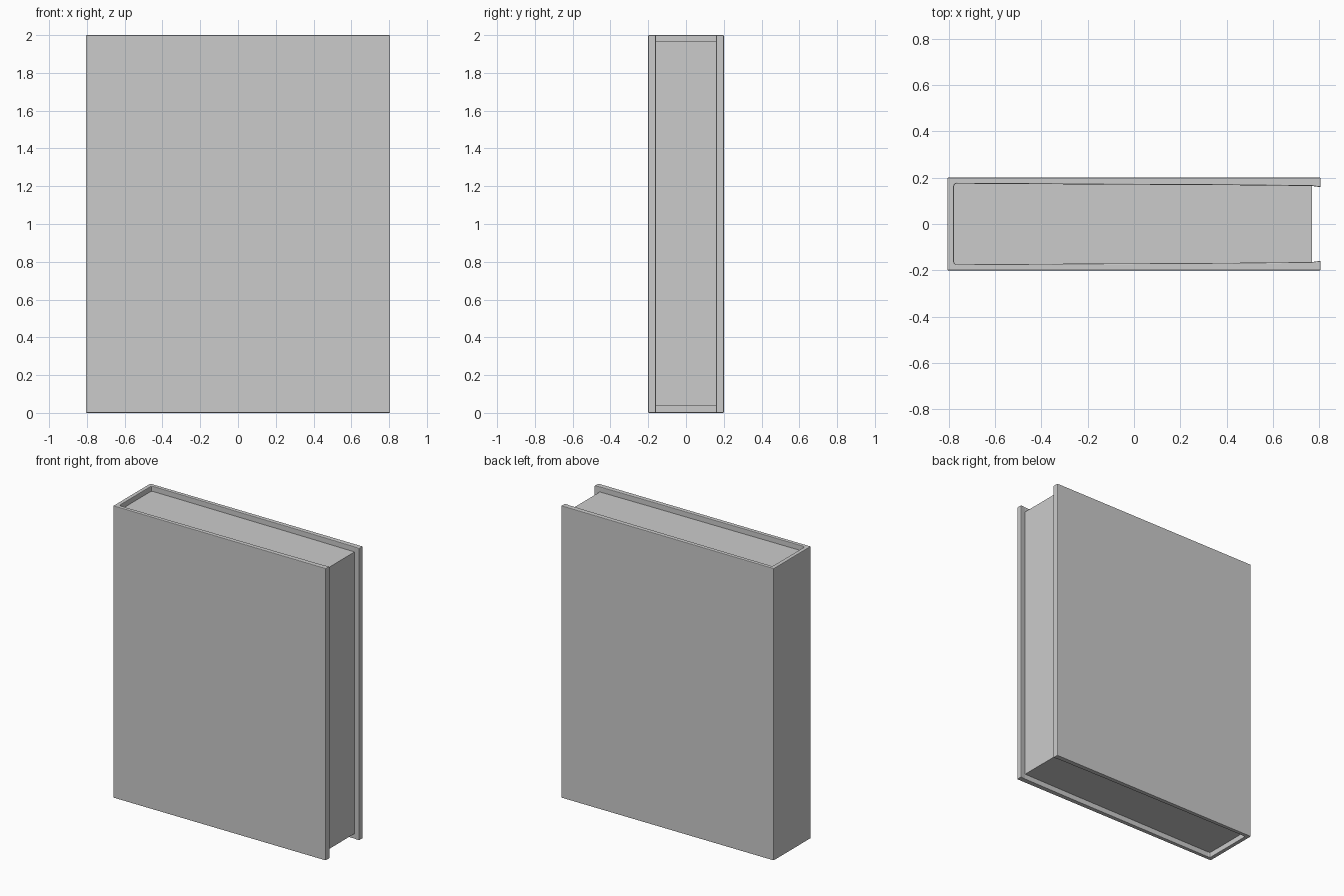
import bpy, bmesh, math

if "Cube" in bpy.data.objects:
    bpy.data.objects.remove(bpy.data.objects["Cube"])


def extrude_profile(name, points, z0, z1):
    """Extrude a closed outline in the xy plane from z0 to z1."""
    bm = bmesh.new()
    face = bm.faces.new([bm.verts.new((x, y, z0)) for x, y in points])
    res = bmesh.ops.extrude_face_region(bm, geom=[face])
    top = [v for v in res["geom"] if isinstance(v, bmesh.types.BMVert)]
    bmesh.ops.translate(bm, verts=top, vec=(0, 0, z1 - z0))
    bmesh.ops.recalc_face_normals(bm, faces=bm.faces)
    mesh = bpy.data.meshes.new(name)
    bm.to_mesh(mesh)
    bm.free()
    obj = bpy.data.objects.new(name, mesh)
    bpy.context.collection.objects.link(obj)
    return obj


def mirrored(points):
    """Close a half outline with its mirror image across y = 0."""
    return points + [(x, -y) for x, y in reversed(points)]


# Inner wall of the cover, from the fore edge back to the rounded spine corner
inner = [(0.768, 0.164), (0.38, 0.168), (-0.08, 0.170), (-0.53, 0.173),
         (-0.767, 0.174), (-0.774, 0.171), (-0.777, 0.163)]
lip = (0.805, 0.159)

# Cover: two boards and spine in one U-shaped section
inside = mirrored([lip] + inner)
outside = [(0.805, -0.2), (-0.805, -0.2), (-0.805, 0.2), (0.805, 0.2)]
cover = extrude_profile("cover", inside + outside, 0, 2)
bevel = cover.modifiers.new("soft_edges", "BEVEL")
bevel.width = 0.004
bevel.segments = 2
bevel.limit_method = "ANGLE"
bevel.angle_limit = math.radians(60)

# Page block: recessed, seated slightly into the cover walls
page_half = [(0.768, 0.164)] + [(x - 0.002, y + 0.002) for x, y in inner[1:]]
pages = extrude_profile("page_block", mirrored(page_half), 0.036, 1.965)
